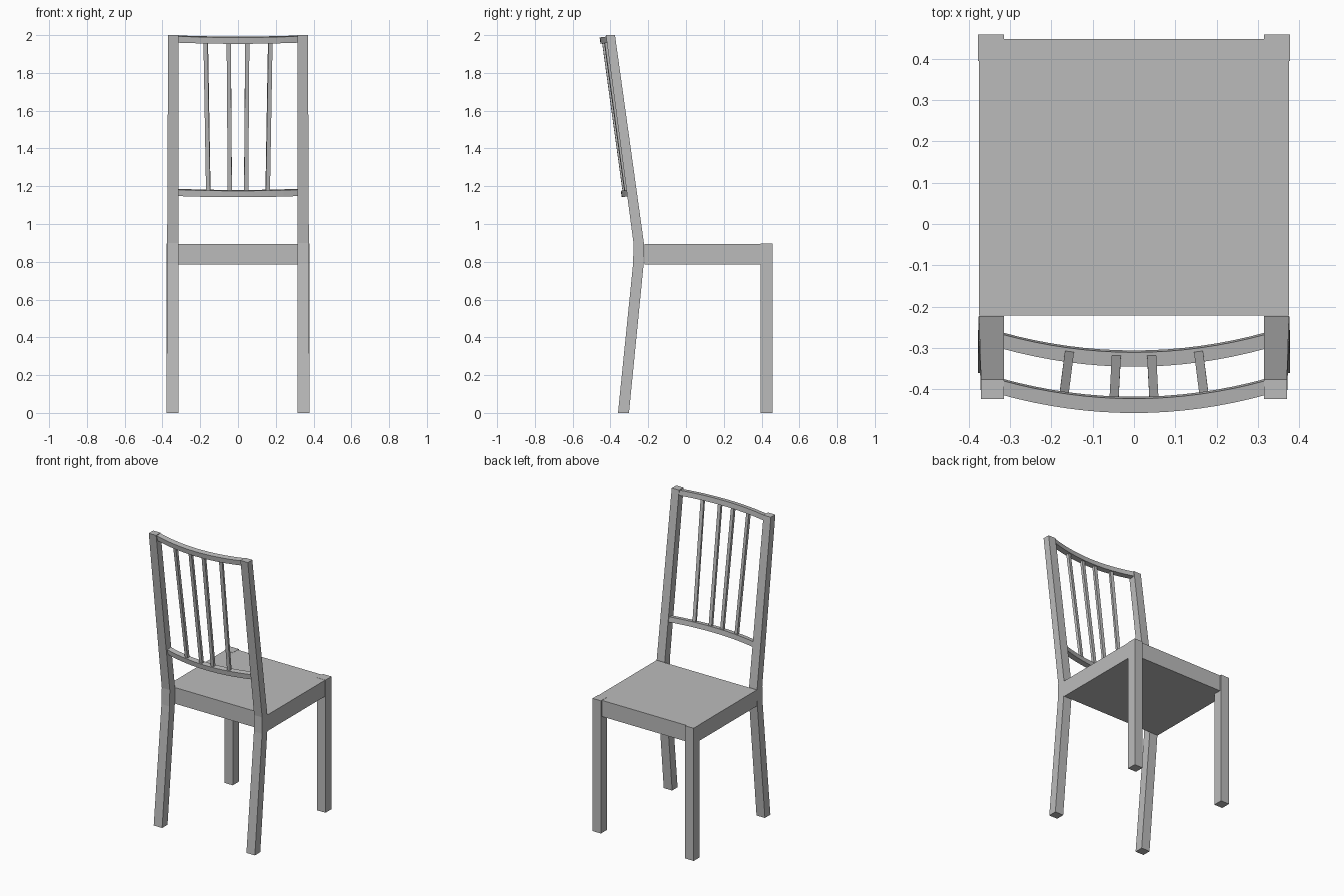
import bpy, bmesh
from mathutils import Vector

cube = bpy.data.objects.get("Cube")
if cube:
    bpy.data.objects.remove(cube, do_unlink=True)

paint = bpy.data.materials.new("warm_free_grey")
paint.use_nodes = True
GREY = (0.5, 0.5, 0.5, 1)
paint.diffuse_color = GREY
paint.node_tree.nodes["Principled BSDF"].inputs["Base Color"].default_value = GREY


def loft(name, sections):
    """Join a row of four-cornered sections into one closed bar."""
    bm = bmesh.new()
    rings = [[bm.verts.new(p) for p in s] for s in sections]
    for a, b in zip(rings, rings[1:]):
        for i in range(4):
            j = (i + 1) % 4
            bm.faces.new((a[i], a[j], b[j], b[i]))
    bm.faces.new(rings[0][::-1])
    bm.faces.new(rings[-1])
    bmesh.ops.recalc_face_normals(bm, faces=bm.faces)
    mesh = bpy.data.meshes.new(name)
    bm.to_mesh(mesh)
    bm.free()
    mesh.materials.append(paint)
    obj = bpy.data.objects.new(name, mesh)
    bpy.context.collection.objects.link(obj)
    return obj


def level(x0, x1, y0, y1, z):
    return [(x0, y0, z), (x1, y0, z), (x1, y1, z), (x0, y1, z)]


# Seat block
loft("seat", [level(-0.375, 0.375, -0.221, 0.447, z) for z in (0.786, 0.895)])

# Legs: straight at the front, bent and running up into posts at the back
INNER = 0.315
BACK_LEG = [  # rear y, front y, outer x, z
    (-0.36, -0.302, 0.378, 0),
    (-0.28, -0.224, 0.376, 0.79),
    (-0.278, -0.223, 0.375, 0.9),
    (-0.424, -0.376, 0.37, 2.0),
]
for side, s in (("left", 1), ("right", -1)):
    loft(side + "_front_leg",
         [level(s * INNER, s * 0.378, 0.394, 0.458, z) for z in (0, 0.896)])
    loft(side + "_back_leg",
         [level(s * INNER, s * x, y0, y1, z) for y0, y1, x, z in BACK_LEG])

# Backrest: everything follows the tilted plane between the two rail ends
LOW, TOP = Vector((0, -0.283, 1.167)), Vector((0, -0.395, 1.979))
UP = (TOP - LOW).normalized()
BACK = Vector((1, 0, 0)).cross(UP)
BACK = BACK if BACK.y < 0 else -BACK
BULGE = 0.043


def on_arc(origin, x):
    return origin + Vector((x, 0, 0)) + BACK * BULGE * (1 - (x / INNER) ** 2)


def across(x):
    """Direction along the arc at x."""
    return (Vector((1, 0, 0)) - BACK * (2 * BULGE * x / INNER ** 2)).normalized()


def corners(centre, u, v, a, b):
    return [centre + u * a * i + v * b * j
            for i, j in ((-1, -1), (1, -1), (1, 1), (-1, 1))]


STEPS = 16
for name, origin in (("lower_rail", LOW), ("top_rail", TOP)):
    xs = [0.32 * (2 * i / STEPS - 1) for i in range(STEPS + 1)]
    loft(name, [corners(on_arc(origin, x), BACK, UP, 0.0175, 0.017) for x in xs])

# Four slats, fanning out slightly towards the top
for i, (low_x, top_x) in enumerate(((-0.157, -0.171), (-0.043, -0.049),
                                    (0.043, 0.049), (0.157, 0.171))):
    ends = []
    for origin, x in ((LOW, low_x), (TOP, top_x)):
        u = across(x)
        ends.append(corners(on_arc(origin, x), u, u.cross(UP), 0.011, 0.009))
    loft("back_slat_%d" % (i + 1), ends)
